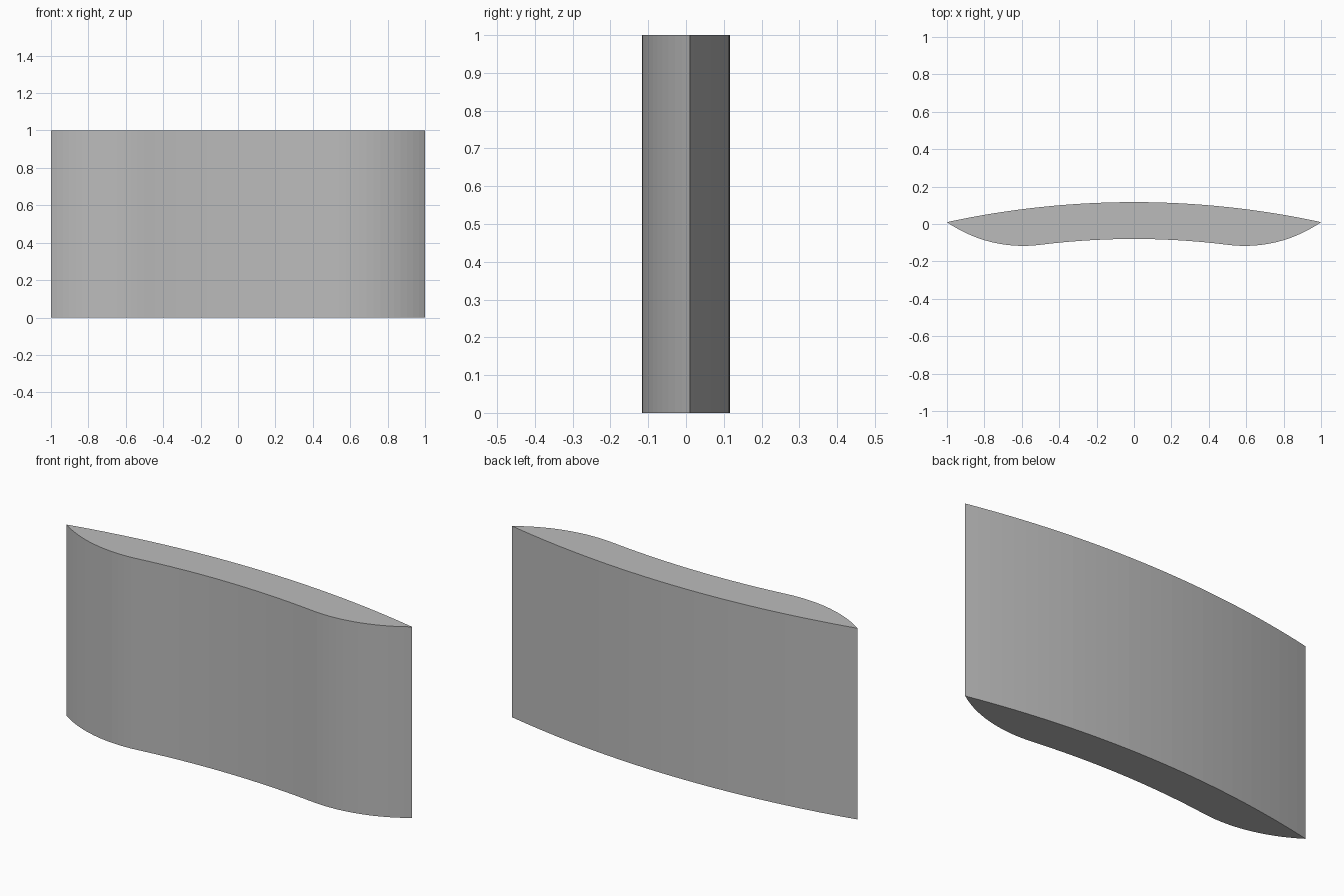
import bpy, bmesh, math
from mathutils import Vector

cube = bpy.data.objects.get("Cube")
if cube:
    bpy.data.objects.remove(cube, do_unlink=True)

HEIGHT = 1.0

grey = bpy.data.materials.new("plain_grey")
grey.use_nodes = True
colour = (0.5, 0.5, 0.5, 1)
grey.diffuse_color = colour
grey.node_tree.nodes["Principled BSDF"].inputs["Base Color"].default_value = colour


def arc(start, mid, end, steps):
    """Points on the circle through three points, without the end point."""
    a, b, c = Vector(start), Vector(mid), Vector(end)
    p, q = b - a, c - a
    d = 2 * (p.x * q.y - p.y * q.x)
    centre = a + Vector((q.y * p.dot(p) - p.y * q.dot(q),
                         p.x * q.dot(q) - q.x * p.dot(p))) / d
    r = a - centre
    sweep = r.angle_signed(c - centre)
    turn = [-sweep * i / steps for i in range(steps)]
    return [centre + Vector((r.x * math.cos(t) - r.y * math.sin(t),
                             r.x * math.sin(t) + r.y * math.cos(t))) for t in turn]


# Cross-section: bowed back, hollow front, rounded shoulders running to sharp tips
outline = (arc((-1, 0.01), (-0.59, -0.117), (-0.5, -0.111), 14)
           + arc((-0.5, -0.111), (0, -0.08), (0.5, -0.111), 18)
           + arc((0.5, -0.111), (0.59, -0.117), (1, 0.01), 14)
           + arc((1, 0.01), (0, 0.117), (-1, 0.01), 32))

# Extrude the cross-section upwards
bm = bmesh.new()
base = bm.faces.new([bm.verts.new((p.x, p.y, 0)) for p in outline])
top = bmesh.ops.extrude_face_region(bm, geom=[base], use_keep_orig=True)
verts = [v for v in top["geom"] if isinstance(v, bmesh.types.BMVert)]
bmesh.ops.translate(bm, verts=verts, vec=(0, 0, HEIGHT))
bmesh.ops.recalc_face_normals(bm, faces=bm.faces)

mesh = bpy.data.meshes.new("curved_panel")
bm.to_mesh(mesh)
bm.free()
mesh.materials.append(grey)
panel = bpy.data.objects.new("curved_panel", mesh)
bpy.context.collection.objects.link(panel)
